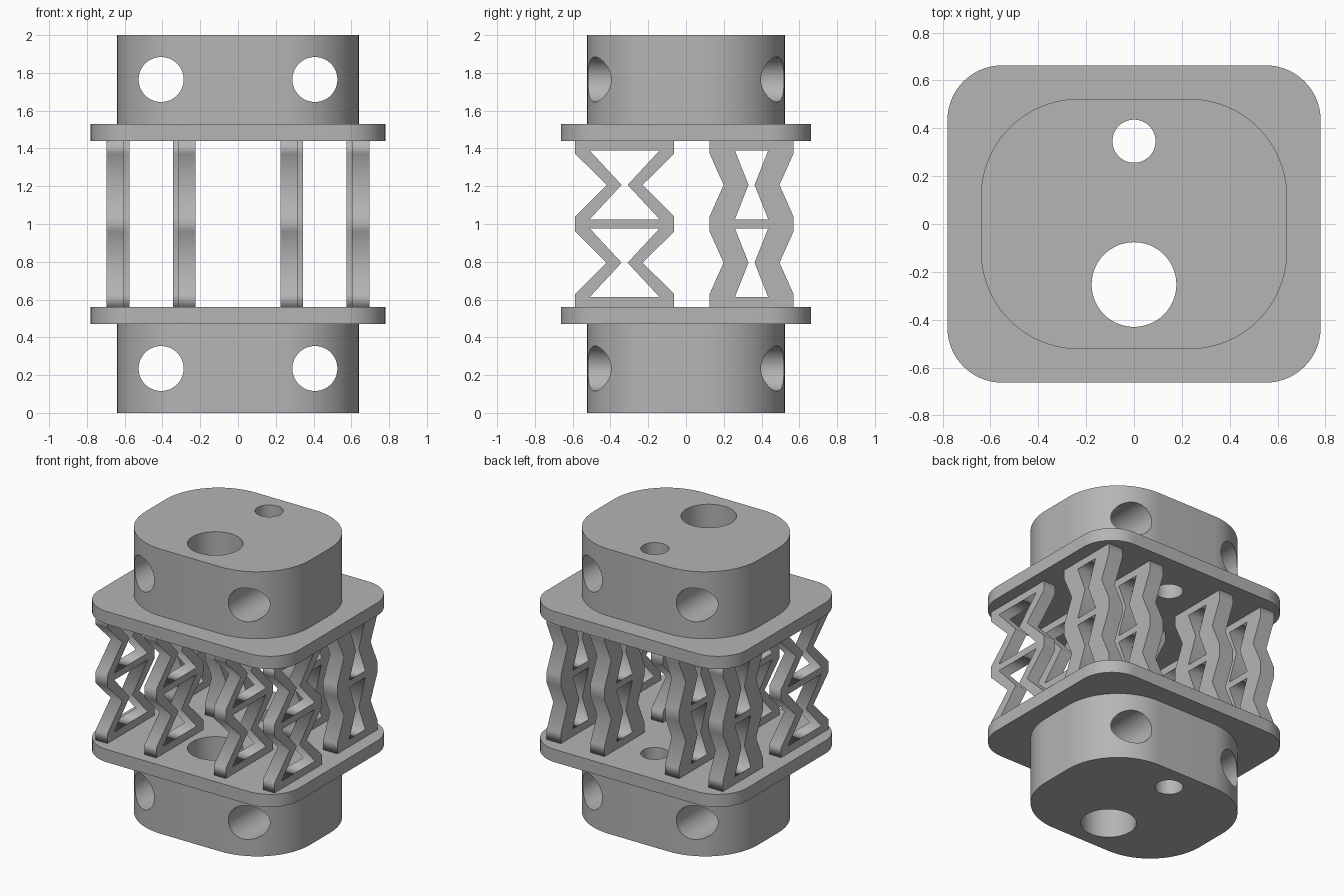
import bpy, bmesh
from math import sin, cos, pi, radians
from mathutils import Matrix

cube = bpy.data.objects.get("Cube")
if cube:
    bpy.data.objects.remove(cube)

grey = bpy.data.materials.new("matte_grey")
grey.use_nodes = True
grey.diffuse_color = (0.46, 0.46, 0.46, 1)
grey.node_tree.nodes["Principled BSDF"].inputs["Base Color"].default_value = (0.46, 0.46, 0.46, 1)


def arc(cx, cy, r, start, end, steps):
    return [(cx + r * cos(start + (end - start) * i / steps),
             cy + r * sin(start + (end - start) * i / steps)) for i in range(steps + 1)]


def circle(cx, cy, r):
    return arc(cx, cy, r, 0, 2 * pi, 64)[:-1]


def rounded_rect(hx, hy, r):
    pts = []
    for q, (sx, sy) in enumerate([(1, 1), (-1, 1), (-1, -1), (1, -1)]):
        pts += arc(sx * (hx - r), sy * (hy - r), r, q * pi / 2, (q + 1) * pi / 2, 20)
    return pts


def extrude_loops(name, loops, thickness, matrix):
    """Filled outline with holes, extruded about its plane, as a mesh object."""
    curve = bpy.data.curves.new(name + "_outline", "CURVE")
    curve.dimensions = "2D"
    curve.fill_mode = "BOTH"
    curve.extrude = thickness / 2
    for loop in loops:
        spline = curve.splines.new("POLY")
        spline.points.add(len(loop) - 1)
        for p, (x, y) in zip(spline.points, loop):
            p.co = (x, y, 0, 1)
        spline.use_cyclic_u = True
    temp = bpy.data.objects.new(name + "_outline", curve)
    bpy.context.collection.objects.link(temp)
    bpy.context.view_layer.update()
    mesh = bpy.data.meshes.new_from_object(
        temp.evaluated_get(bpy.context.evaluated_depsgraph_get()))
    bpy.data.objects.remove(temp)
    bpy.data.curves.remove(curve)
    mesh.name = name
    mesh.transform(matrix)
    bm = bmesh.new()
    bm.from_mesh(mesh)
    bmesh.ops.remove_doubles(bm, verts=bm.verts, dist=1e-5)
    bmesh.ops.recalc_face_normals(bm, faces=bm.faces)
    bm.to_mesh(mesh)
    bm.free()
    mesh.materials.clear()
    mesh.materials.append(grey)
    obj = bpy.data.objects.new(name, mesh)
    bpy.context.collection.objects.link(obj)
    return obj


def smooth(obj):
    bpy.ops.object.select_all(action="DESELECT")
    obj.select_set(True)
    bpy.context.view_layer.objects.active = obj
    bpy.ops.object.shade_smooth_by_angle(angle=radians(30))


# End blocks and flanges share the two vertical bores
bores = [circle(0, -0.253, 0.177), circle(0, 0.346, 0.09)]

for side, block_z, flange_z in [("lower", 0.235, 0.515), ("upper", 1.765, 1.485)]:
    flange = extrude_loops(side + "_flange", [rounded_rect(0.78, 0.663, 0.23)] + bores,
                           0.09, Matrix.Translation((0, 0, flange_z)))
    smooth(flange)

    block = extrude_loops(side + "_block", [rounded_rect(0.64, 0.523, 0.41)] + bores,
                          0.47, Matrix.Translation((0, 0, block_z)))
    # Cross bores running front to back
    cutter = extrude_loops(side + "_bore_cutter",
                           [circle(x, 0, 0.119) for x in (-0.407, 0.407)], 2,
                           Matrix.Translation((0, 0, block_z)) @ Matrix.Rotation(pi / 2, 4, "X"))
    mod = block.modifiers.new("cross_bores", "BOOLEAN")
    mod.operation = "DIFFERENCE"
    mod.solver = "EXACT"
    mod.object = cutter
    bpy.ops.object.select_all(action="DESELECT")
    block.select_set(True)
    bpy.context.view_layer.objects.active = block
    bpy.ops.object.modifier_apply(modifier=mod.name)
    bpy.data.objects.remove(cutter)
    smooth(block)


# Lattice struts: two stacked hourglass cells
def strut_loops(cy, outer, notch, inner, waist):
    side = [(outer, 0.56), (outer, 0.63), (notch, 0.795), (outer, 0.96),
            (outer, 1.04), (notch, 1.207), (outer, 1.372), (outer, 1.44)]
    loops = [[(cy + w, z) for w, z in side] + [(cy - w, z) for w, z in reversed(side)]]
    for low, high in [(0.613, 0.977), (1.025, 1.389)]:
        half = [(inner, low), (waist, (low + high) / 2), (inner, high)]
        loops.append([(cy + w, z) for w, z in half] + [(cy - w, z) for w, z in reversed(half)])
    return loops


upright = Matrix.Rotation(pi / 2, 4, "Z") @ Matrix.Rotation(pi / 2, 4, "X")
strut_sets = [("front", strut_loops(-0.325, 0.262, 0.095, 0.185, 0.016), 0.092, (0.27, 0.65)),
              ("back", strut_loops(0.347, 0.222, 0.148, 0.088, 0.016), 0.11, (0.29, 0.63))]

for name, loops, width, centres in strut_sets:
    for place, x in zip(("inner", "outer"), centres):
        for hand, sign in (("left", 1), ("right", -1)):
            extrude_loops(f"{name}_{place}_strut_{hand}", loops, width,
                          Matrix.Translation((sign * x, 0, 0)) @ upright)
